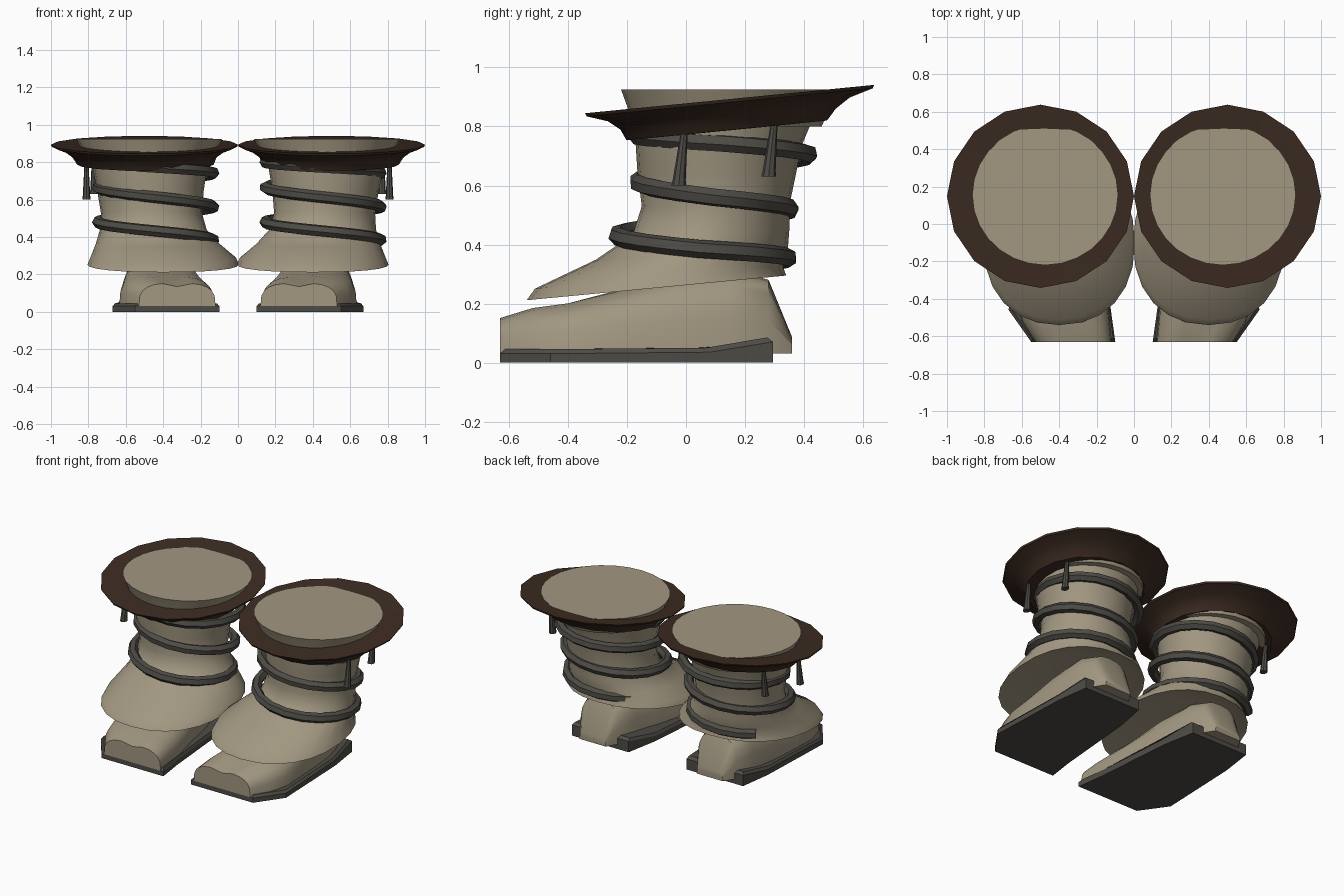
import bpy, bmesh, math

if "Cube" in bpy.data.objects:
    bpy.data.objects.remove(bpy.data.objects["Cube"])


def material(name, color):
    m = bpy.data.materials.new(name)
    m.diffuse_color = (*color, 1)
    m.use_nodes = True
    m.node_tree.nodes["Principled BSDF"].inputs["Base Color"].default_value = m.diffuse_color
    return m


CREAM = material("cream cloth", (0.36, 0.31, 0.22))
BROWN = material("dark brown leather", (0.046, 0.025, 0.016))
GREY = material("dark grey cord", (0.075, 0.071, 0.060))


def finish(ob, mat, angle=40):
    ob.data.materials.clear()
    ob.data.materials.append(mat)
    bpy.ops.object.select_all(action='DESELECT')
    ob.select_set(True)
    bpy.context.view_layer.objects.active = ob
    bpy.ops.object.shade_smooth_by_angle(angle=math.radians(angle))


def loft(name, rings, mat, side=1, loop=False, angle=40):
    """Skin closed rings of points; side=-1 mirrors the part in x."""
    bm = bmesh.new()
    rows = [[bm.verts.new((side * x, y, z)) for x, y, z in r] for r in rings]
    n = len(rows[0])
    pairs = list(zip(rows, rows[1:]))
    if loop:
        pairs.append((rows[-1], rows[0]))
    else:
        bm.faces.new(rows[0])
        bm.faces.new(rows[-1])
    for a, b in pairs:
        for i in range(n):
            j = (i + 1) % n
            bm.faces.new((a[i], a[j], b[j], b[i]))
    bmesh.ops.recalc_face_normals(bm, faces=bm.faces)
    me = bpy.data.meshes.new(name)
    bm.to_mesh(me)
    bm.free()
    ob = bpy.data.objects.new(name, me)
    bpy.context.collection.objects.link(ob)
    finish(ob, mat, angle)
    return ob


def spow(v, p):
    return math.copysign(abs(v) ** p, v)


def oval(cx, cy, rx, ry, z, tilt=0, n=24, p=1.0):
    """Horizontal oval whose height rises by tilt per unit of y."""
    pts = []
    for i in range(n):
        a = 2 * math.pi * i / n
        y = cy + ry * spow(math.sin(a), p)
        pts.append((cx + rx * spow(math.cos(a), p), y, z + tilt * (y - cy)))
    return pts


def foot_section(y, x0, x1, top, dip):
    """Flat-bottomed arch across the foot, with a soft groove on top."""
    cx, rx, base, n = (x0 + x1) / 2, (x1 - x0) / 2, 0.03, 12
    pts = []
    for i in range(n + 1):
        a = math.pi * i / n
        u = spow(math.cos(a), 0.7)
        z = base + (top - base) * abs(math.sin(a)) ** 0.6
        z -= dip * math.exp(-(u / 0.25) ** 2)
        pts.append((cx + rx * u, y, z))
    return pts


FOOT = [(-0.63, 0.12, 0.53, 0.155, 0.02), (-0.52, 0.13, 0.60, 0.19, 0.025),
        (-0.40, 0.14, 0.635, 0.205, 0.01), (-0.25, 0.17, 0.63, 0.24, 0),
        (-0.05, 0.20, 0.62, 0.29, 0), (0.15, 0.25, 0.60, 0.32, 0),
        (0.28, 0.28, 0.57, 0.28, 0), (0.36, 0.33, 0.52, 0.085, 0)]

# Sole outline: x, y, top height
SOLE = [(0.10, -0.63, 0.045), (0.55, -0.63, 0.045), (0.67, -0.46, 0.045),
        (0.65, 0.08, 0.05), (0.62, 0.295, 0.085), (0.21, 0.295, 0.085),
        (0.17, 0.08, 0.05), (0.125, -0.45, 0.045)]

for side, tag in ((1, "right"), (-1, "left")):
    # Foot and sole
    loft(tag + "_foot", [foot_section(*s) for s in FOOT], CREAM, side)
    mid_x, mid_y = 0.38, -0.2

    def inset(x, y, f):
        return mid_x + (x - mid_x) * f, max(-0.63, mid_y + (y - mid_y) * f)

    loft(tag + "_sole", [[(x, y, 0.0) for x, y, t in SOLE],
                         [(x, y, 0.03 + (t - 0.045)) for x, y, t in SOLE],
                         [(*inset(x, y, 0.96), t) for x, y, t in SOLE]],
         GREY, side, angle=30)

    # Shaft flaring into a tilted skirt over the foot
    loft(tag + "_shaft_and_skirt", [
        oval(0.45, 0.05, 0.20, 0.20, 0.285, 0.09),
        oval(0.40, -0.10, 0.385, 0.42, 0.258, 0.095, p=0.9),
        oval(0.40, -0.10, 0.405, 0.44, 0.253, 0.095, p=0.9),
        oval(0.40, -0.092, 0.39, 0.42, 0.288, 0.09, p=0.9),
        oval(0.43, 0.02, 0.33, 0.325, 0.365, 0.05),
        oval(0.453, 0.085, 0.285, 0.265, 0.44, 0.02),
        oval(0.463, 0.10, 0.27, 0.25, 0.53),
        oval(0.468, 0.105, 0.285, 0.27, 0.65),
        oval(0.47, 0.11, 0.30, 0.28, 0.73),
        oval(0.47, 0.13, 0.32, 0.31, 0.85)], CREAM, side)

    # Padded top
    loft(tag + "_top_pad", [
        oval(0.475, 0.14, 0.33, 0.32, 0.80, n=28),
        oval(0.475, 0.145, 0.365, 0.345, 0.87, n=28),
        oval(0.475, 0.155, 0.39, 0.375, 0.925, n=28)], CREAM, side, angle=30)

    # Wide tilted brim: flat on top, curved underneath
    t = 0.098
    loft(tag + "_brim", [
        oval(0.5, 0.148, 0.50, 0.49, 0.893, t, 16),
        oval(0.5, 0.148, 0.495, 0.485, 0.882, t, 16),
        oval(0.5, 0.145, 0.43, 0.41, 0.858, t, 16),
        oval(0.5, 0.143, 0.385, 0.365, 0.825, t, 16),
        oval(0.495, 0.138, 0.365, 0.34, 0.787, t, 16),
        oval(0.47, 0.13, 0.29, 0.27, 0.785, t, 16),
        oval(0.475, 0.145, 0.33, 0.32, 0.888, t, 16)],
        BROWN, side, loop=True, angle=35)

    # Hanging tassels on the outer side
    for k, (x, y, lo, hi) in enumerate(((0.81, -0.015, 0.60, 0.79),
                                        (0.77, 0.29, 0.63, 0.82))):
        loft(f"{tag}_tassel_{k + 1}", [
            oval(x, y - 0.01, 0.022, 0.025, lo, n=8),
            oval(x, y - 0.008, 0.020, 0.022, lo + 0.02, n=8),
            oval(x, y + 0.01, 0.011, 0.011, hi, n=8)], GREY, side)

# Cord wound the same way around both shafts, falling from left to right
HEIGHTS = [0.80, 0.743, 0.665, 0.56, 0.48, 0.385, 0.325]
CENTRE_Y = [0.135, 0.135, 0.115, 0.095, 0.07, 0.045, 0.055]
RADIUS_Y = [0.305, 0.305, 0.28, 0.26, 0.285, 0.30, 0.30]


def blend(values, h):
    i = min(int(h), len(values) - 2)
    return values[i] + (values[i + 1] - values[i]) * (h - i)


for cx, tag in ((0.455, "right"), (-0.44, "left")):
    cu = bpy.data.curves.new(tag + "_wound_cord", 'CURVE')
    cu.dimensions = '3D'
    cu.bevel_depth = 0.031
    cu.bevel_resolution = 1
    cu.use_fill_caps = True
    sp = cu.splines.new('POLY')
    steps = 9
    count = 6 * steps - 1
    sp.points.add(count - 1)
    for i in range(count):
        h = i / steps
        a = math.pi + math.pi * h
        sp.points[i].co = (cx + 0.31 * math.cos(a),
                           blend(CENTRE_Y, h) + blend(RADIUS_Y, h) * math.sin(a),
                           blend(HEIGHTS, h), 1)
    ob = bpy.data.objects.new(tag + "_wound_cord", cu)
    bpy.context.collection.objects.link(ob)
    bpy.ops.object.select_all(action='DESELECT')
    ob.select_set(True)
    bpy.context.view_layer.objects.active = ob
    bpy.ops.object.convert(target='MESH')
    finish(bpy.context.view_layer.objects.active, GREY, 50)
